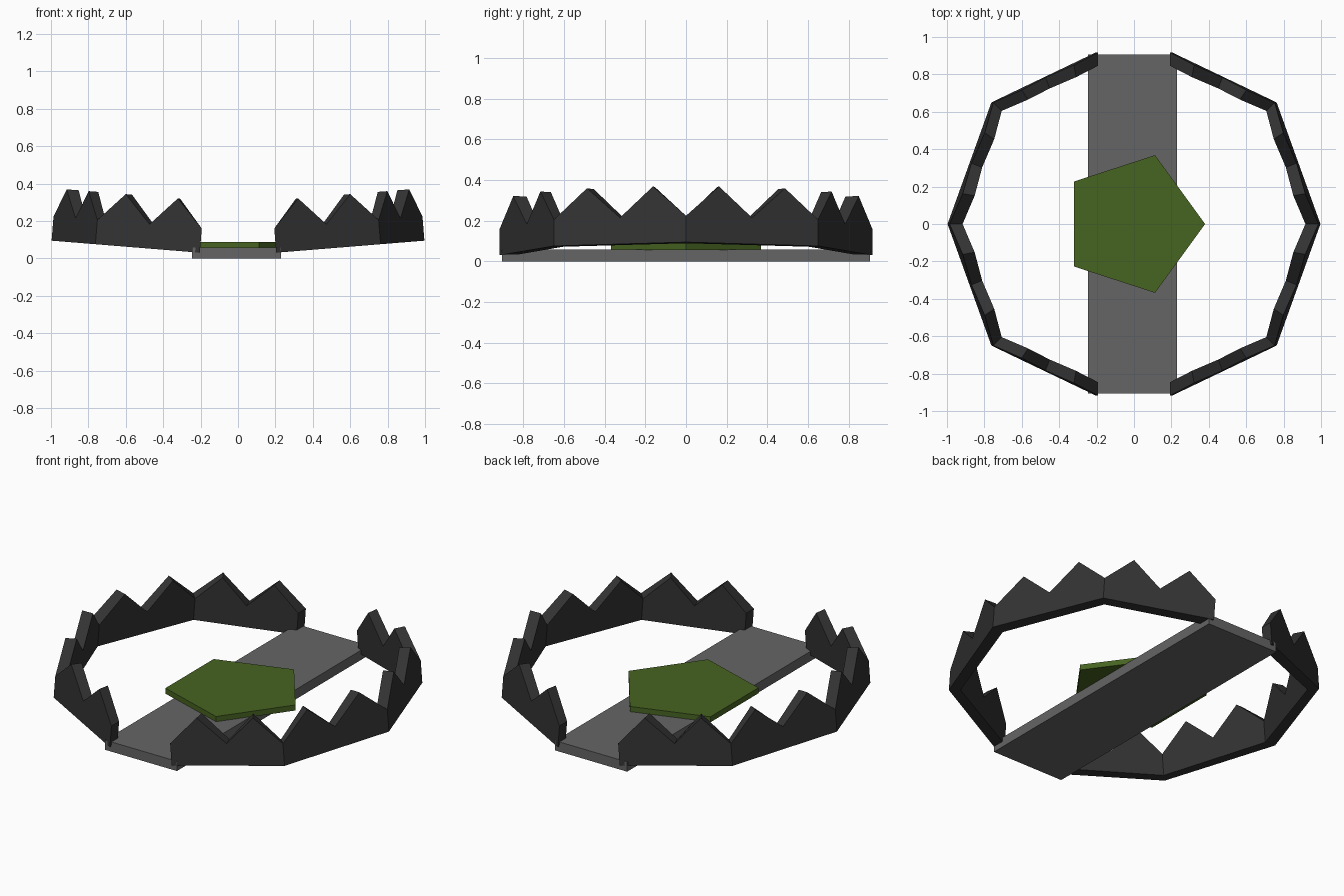
import bpy, bmesh, math
from mathutils import Matrix, Vector

cube = bpy.data.objects.get("Cube")
if cube:
    bpy.data.objects.remove(cube, do_unlink=True)


def material(name, rgb):
    m = bpy.data.materials.new(name)
    m.use_nodes = True
    m.diffuse_color = (*rgb, 1)
    bsdf = m.node_tree.nodes["Principled BSDF"]
    bsdf.inputs["Base Color"].default_value = (*rgb, 1)
    bsdf.inputs["Roughness"].default_value = 0.8
    return m


iron = material("dark iron", (0.033, 0.033, 0.033))
steel = material("grey steel", (0.13, 0.13, 0.13))
green = material("moss green", (0.062, 0.125, 0.015))


def finish(name, bm, mat):
    bmesh.ops.recalc_face_normals(bm, faces=bm.faces)
    me = bpy.data.meshes.new(name)
    bm.to_mesh(me)
    bm.free()
    me.materials.append(mat)
    ob = bpy.data.objects.new(name, me)
    bpy.context.scene.collection.objects.link(ob)
    return ob


# Base plate
X0, X1, PLATE_TOP = -0.245, 0.23, 0.058
bm = bmesh.new()
bmesh.ops.create_cube(bm, size=1, matrix=Matrix.Translation(((X0 + X1) / 2, 0, PLATE_TOP / 2))
                      @ Matrix.Diagonal((X1 - X0, 1.81, PLATE_TOP, 1)))
finish("base_plate", bm, steel)

# Five-sided trigger pan, one corner pointing to +x
bm = bmesh.new()
ring = [bm.verts.new((-0.007 + 0.387 * math.cos(i * math.tau / 5),
                      0.387 * math.sin(i * math.tau / 5), 0.056)) for i in range(5)]
base = bm.faces.new(ring)
ext = bmesh.ops.extrude_face_region(bm, geom=[base], use_keep_orig=True)
bmesh.ops.translate(bm, vec=(0, 0, 0.033),
                    verts=[v for v in ext["geom"] if isinstance(v, bmesh.types.BMVert)])
finish("trigger_pan", bm, green)

# Toothed jaws: four straight segments each, two teeth per segment
OUTER = [(0.205, 0.917), (0.765, 0.65), (1.0, 0), (0.765, -0.65), (0.205, -0.917)]
INNER = [(0.205, 0.845), (0.72, 0.605), (0.93, 0), (0.72, -0.605), (0.205, -0.845)]
VALLEY, PEAK = 0.13, 0.28
TILT = Matrix.Rotation(-0.081, 4, "Y")


def jaw(name, side):
    bm = bmesh.new()
    sections = []
    for k in range(17):
        seg = min(k // 4, 3)
        t = k / 4 - seg
        h = PEAK if k % 2 else VALLEY
        o, i = (Vector(p[seg]).lerp(Vector(p[seg + 1]), t) for p in (OUTER, INNER))
        loop = []
        for p, z in ((o, 0), (o, h), (i, h), (i, 0)):
            w = TILT @ Vector((p.x, p.y, z))
            loop.append(bm.verts.new((side * w.x, w.y, w.z + 0.014)))
        sections.append(loop)
    for a, b in zip(sections, sections[1:]):
        for j in range(4):
            n = (j + 1) % 4
            bm.faces.new((a[j], a[n], b[n], b[j]))
    bm.faces.new(sections[0])
    bm.faces.new(sections[-1])
    finish(name, bm, iron)


jaw("left_jaw", 1)
jaw("right_jaw", -1)
